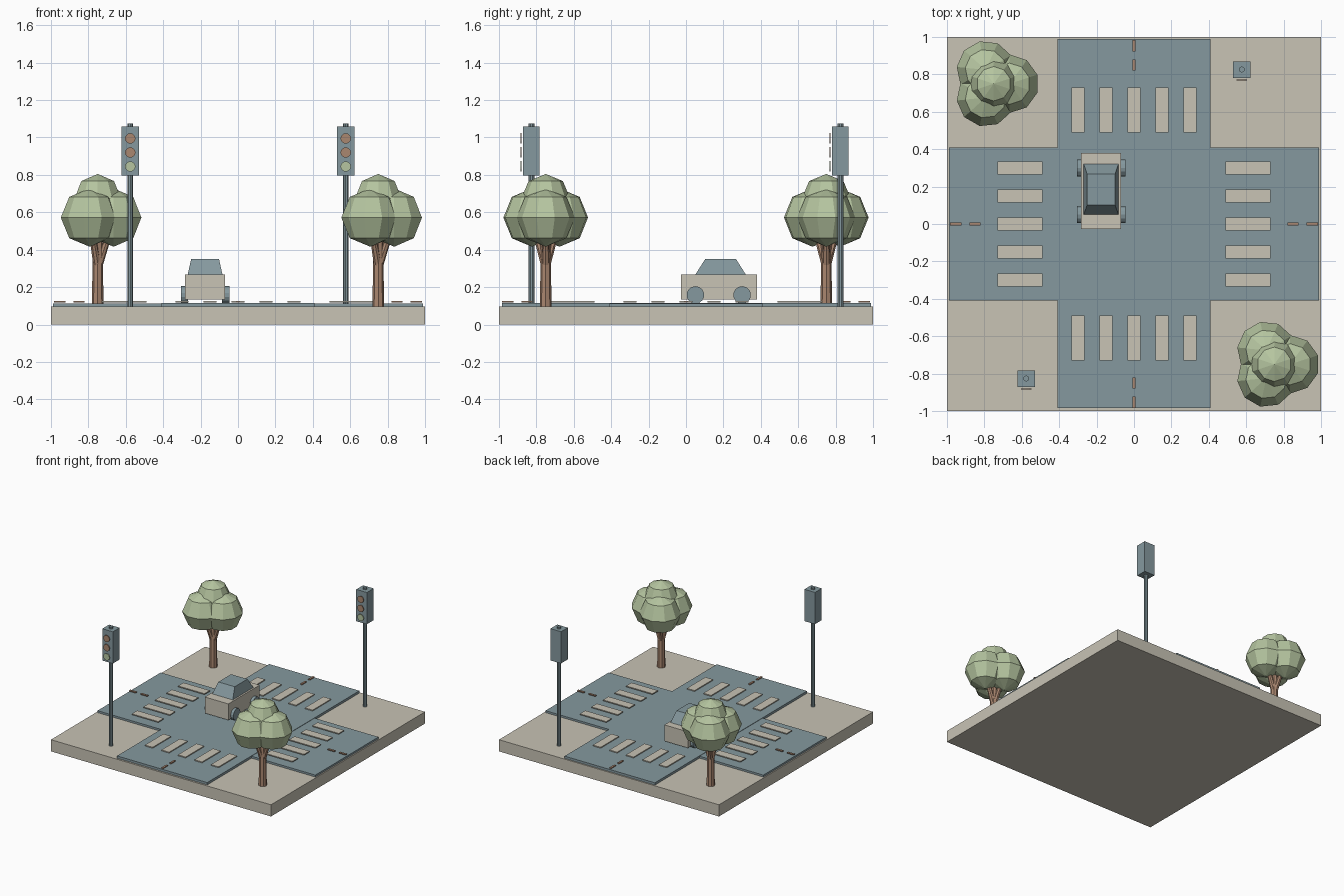
import bpy, bmesh, math
from mathutils import Vector, Matrix

if "Cube" in bpy.data.objects:
    bpy.data.objects.remove(bpy.data.objects["Cube"])


def material(name, rgb):
    m = bpy.data.materials.new(name)
    m.diffuse_color = (*rgb, 1)
    m.use_nodes = True
    m.node_tree.nodes["Principled BSDF"].inputs["Base Color"].default_value = m.diffuse_color
    return m


BEIGE = material("warm beige", (0.578, 0.546, 0.462))
BLUE = material("slate blue", (0.235, 0.318, 0.345))
GREEN = material("leaf green", (0.465, 0.560, 0.352))
BROWN = material("bark brown", (0.402, 0.242, 0.162))


def finish(name, bm, mat):
    bmesh.ops.recalc_face_normals(bm, faces=bm.faces)
    me = bpy.data.meshes.new(name)
    bm.to_mesh(me)
    bm.free()
    me.materials.append(mat)
    ob = bpy.data.objects.new(name, me)
    bpy.context.collection.objects.link(ob)
    return ob


def box(name, lo, hi, mat, top_scale=(1, 1)):
    """Box between two corners; top_scale tapers the upper face."""
    lo, hi = Vector(lo), Vector(hi)
    mid, size = (lo + hi) / 2, hi - lo
    bm = bmesh.new()
    bmesh.ops.create_cube(bm, size=1)
    for v in bm.verts:
        if v.co.z > 0:
            v.co.x *= top_scale[0]
            v.co.y *= top_scale[1]
        v.co = mid + Vector(a * b for a, b in zip(v.co, size))
    return finish(name, bm, mat)


def rod(name, a, b, r1, r2, sides, mat):
    """Cylinder or cone from point a to point b."""
    a, b = Vector(a), Vector(b)
    rot = (b - a).to_track_quat('Z', 'Y').to_matrix().to_4x4()
    bm = bmesh.new()
    bmesh.ops.create_cone(bm, cap_ends=True, segments=sides, radius1=r1, radius2=r2,
                          depth=(b - a).length,
                          matrix=Matrix.Translation((a + b) / 2) @ rot)
    return finish(name, bm, mat)


def ball(name, centre, r, turn, mat):
    bm = bmesh.new()
    bmesh.ops.create_uvsphere(bm, u_segments=10, v_segments=4, radius=r,
                              matrix=Matrix.Translation(centre) @ Matrix.Rotation(turn, 4, 'Z'))
    return finish(name, bm, mat)


# Ground slab and crossing roads
box("ground_slab", (-1, -1, 0), (1, 1, 0.096), BEIGE)
box("road_east_west", (-0.99, -0.41, 0.09), (0.99, 0.41, 0.112), BLUE)
box("road_north_south", (-0.41, -0.985, 0.09), (0.41, 0.99, 0.115), BLUE)

# Crosswalk stripes and centre dashes on all four arms
Z0, Z1 = 0.119, 0.127
for s in (-1, 1):
    for i in range(-2, 3):
        c = i * 0.15
        a, b = sorted((s * 0.49, s * 0.73))
        box("crosswalk_stripe", (a, c - 0.035, Z0), (b, c + 0.035, Z1), BEIGE)
        box("crosswalk_stripe", (c - 0.035, a, Z0), (c + 0.035, b, Z1), BEIGE)
    for d in (0.85, 0.953):
        a, b = s * d - 0.03, s * d + 0.03
        box("centre_dash", (a, -0.008, Z0), (b, 0.008, Z1), BROWN)
        box("centre_dash", (-0.008, a, Z0), (0.008, b, Z1), BROWN)

# Traffic lights, both facing the front
for x, y in ((-0.576, -0.826), (0.576, 0.826)):
    rod("signal_pole", (x, y, 0.09), (x, y, 1.075), 0.016, 0.016, 10, BLUE)
    box("signal_head", (x - 0.048, y - 0.045, 0.798), (x + 0.048, y + 0.043, 1.059), BLUE)
    for z, mat in ((0.995, BROWN), (0.92, BROWN), (0.845, GREEN)):
        rod("signal_lamp", (x, y - 0.054, z), (x, y - 0.060, z), 0.028, 0.028, 12, mat)

# Trees: trunk, short branches, three side crowns and a top crown
for x, y in ((-0.75, 0.75), (0.75, -0.75)):
    rod("tree_trunk", (x, y, 0.09), (x, y, 0.5), 0.031, 0.026, 8, BROWN)
    for k in range(3):
        t = k * math.tau / 3
        cx, cy = x + 0.085 * math.cos(t), y + 0.085 * math.sin(t)
        rod("tree_branch", (x, y, 0.3), (cx, cy, 0.56), 0.022, 0.014, 8, BROWN)
        ball("side_crown", (cx, cy, 0.572), 0.156, t, GREEN)
    ball("top_crown", (x, y, 0.675), 0.13, 0, GREEN)

# Car: body, tapered cabin and four wheels
CX = -0.176
box("car_body", (CX - 0.107, -0.027, 0.134), (CX + 0.107, 0.38, 0.267), BEIGE)
box("car_cabin", (CX - 0.093, 0.05, 0.267), (CX + 0.093, 0.32, 0.35), BLUE, (0.8, 0.61))
for s in (-1, 1):
    for y in (0.05, 0.30):
        rod("car_wheel", (CX + s * 0.09, y, 0.158), (CX + s * 0.13, y, 0.158),
            0.047, 0.047, 14, BLUE)
